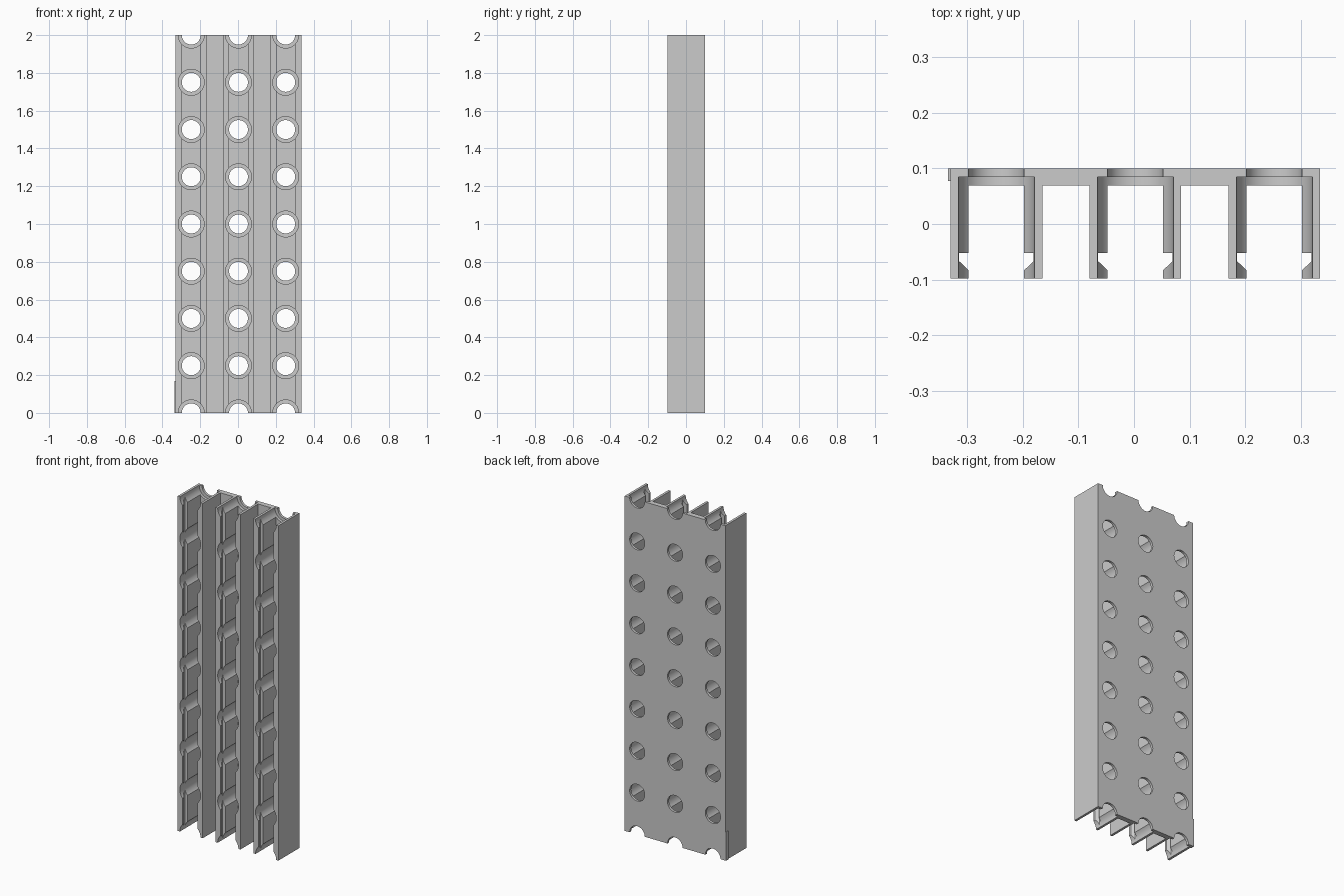
import bpy, bmesh, math

if "Cube" in bpy.data.objects:
    bpy.data.objects.remove(bpy.data.objects["Cube"])

HEIGHT = 2.0
CENTRES = (-0.2475, 0.0025, 0.2525)
OUTER, INNER, GROOVE = 0.0825, 0.05, 0.067
FRONT, BACK, WEB = -0.098, 0.1, 0.069


def new_object(name, bm):
    bmesh.ops.recalc_face_normals(bm, faces=bm.faces)
    mesh = bpy.data.meshes.new(name)
    bm.to_mesh(mesh)
    bm.free()
    ob = bpy.data.objects.new(name, mesh)
    bpy.context.collection.objects.link(ob)
    return ob


def extrude_profile(name, points, height):
    bm = bmesh.new()
    face = bm.faces.new([bm.verts.new((x, y, 0)) for x, y in points])
    out = bmesh.ops.extrude_face_region(bm, geom=[face])
    # keep the start face as the bottom cap
    if not face.is_valid or len(bm.faces) < len(points) + 2:
        bm.faces.new([v for v in face.verts])
    moved = [v for v in out["geom"] if isinstance(v, bmesh.types.BMVert)]
    bmesh.ops.translate(bm, verts=moved, vec=(0, 0, height))
    return new_object(name, bm)


# Channel section: back plate with three pairs of grooved flanges
profile = [(CENTRES[0] - OUTER, BACK)]
for c in CENTRES:
    if c != CENTRES[0]:
        profile.append((c - OUTER, WEB))
    half = [(OUTER, FRONT), (INNER, FRONT), (INNER, -0.083), (GROOVE, -0.067),
            (GROOVE, -0.052), (INNER, -0.052), (INNER, WEB)]
    profile += [(c - x, y) for x, y in half]
    profile += [(c + x, y) for x, y in reversed(half)]
    if c != CENTRES[-1]:
        profile.append((c + OUTER, WEB))
profile.append((CENTRES[-1] + OUTER, BACK))
panel = extrude_profile("channel_panel", profile, HEIGHT)

# Stepped cutters for the counterbored holes
SEG = 48
bm = bmesh.new()
for c in CENTRES:
    for row in range(9):
        rings = []
        for r, y in ((0.0685, -0.15), (0.0685, 0.085), (0.05, 0.085), (0.05, 0.15)):
            rings.append([bm.verts.new((c + r * math.cos(2 * math.pi * (i + 0.5) / SEG), y,
                                        row * 0.25 + r * math.sin(2 * math.pi * (i + 0.5) / SEG)))
                          for i in range(SEG)])
        for a, b in zip(rings, rings[1:]):
            for i in range(SEG):
                j = (i + 1) % SEG
                bm.faces.new((a[i], a[j], b[j], b[i]))
        bm.faces.new(rings[0])
        bm.faces.new(rings[-1])
cutter = new_object("hole_cutters", bm)
cutter.hide_render = True

mod = panel.modifiers.new("holes", 'BOOLEAN')
mod.operation = 'DIFFERENCE'
mod.solver = 'EXACT'
mod.object = cutter
bpy.context.view_layer.objects.active = panel
panel.select_set(True)
bpy.ops.object.modifier_apply(modifier=mod.name)
bpy.data.objects.remove(cutter)
bpy.ops.object.shade_smooth_by_angle(angle=math.radians(25))

# Small raised tab on the lower left edge
x0, x1 = -0.335, CENTRES[0] - OUTER
extrude_profile("edge_tab", [(x0, 0.077), (x1, 0.077), (x1, BACK), (x0, BACK)], 0.17)
